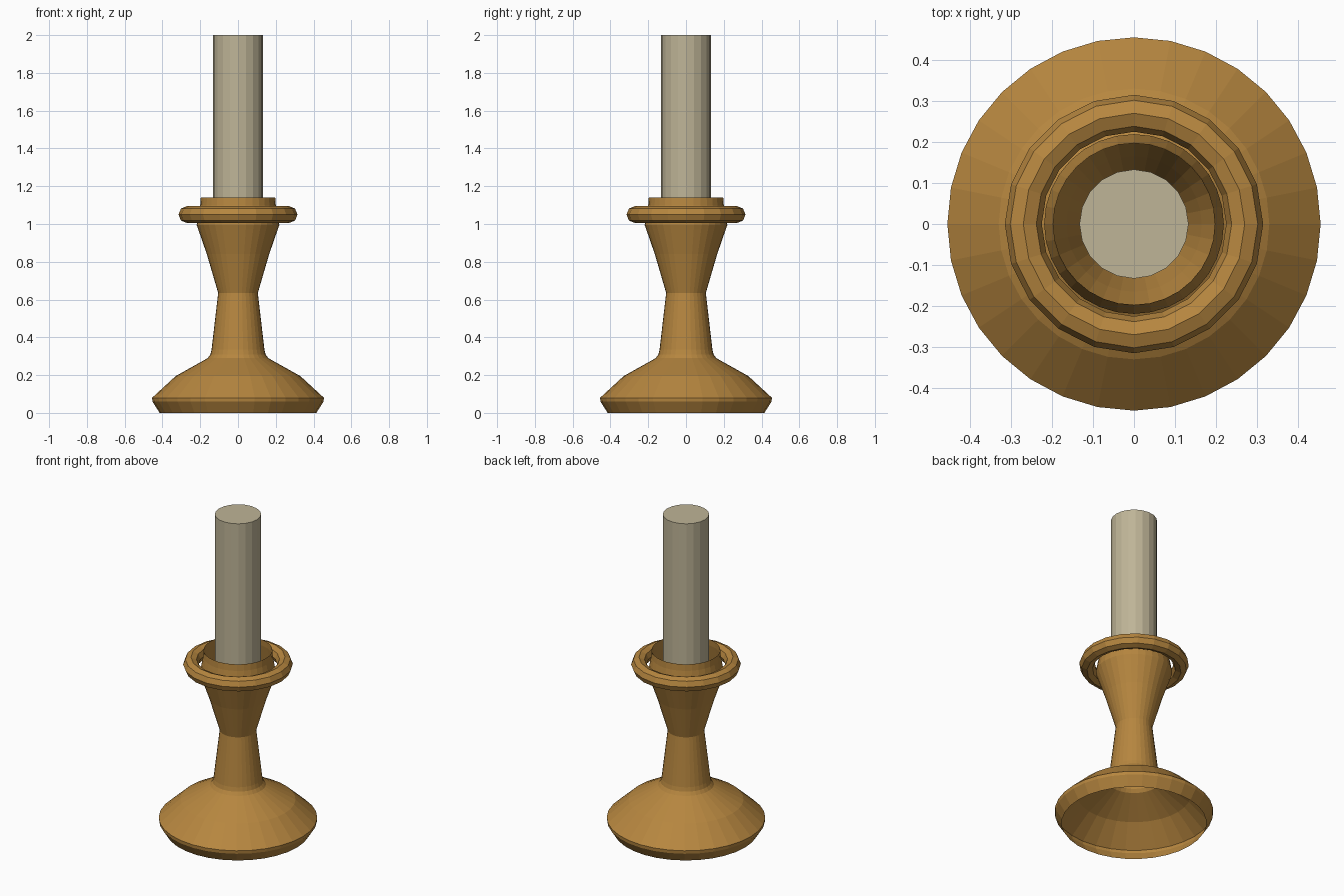
import bpy, bmesh
from math import cos, sin, tau

if "Cube" in bpy.data.objects:
    bpy.data.objects.remove(bpy.data.objects["Cube"])


def material(name, color):
    mat = bpy.data.materials.new(name)
    mat.diffuse_color = (*color, 1)
    mat.use_nodes = True
    mat.node_tree.nodes["Principled BSDF"].inputs["Base Color"].default_value = mat.diffuse_color
    return mat


def lathe(name, profile, sides, mat, closed=False, caps=False):
    """Revolve (radius, z) points about the z axis with flat facets."""
    bm = bmesh.new()
    rings = [[bm.verts.new((r * cos(tau * i / sides), r * sin(tau * i / sides), z))
              for i in range(sides)] for r, z in profile]
    pairs = list(zip(rings, rings[1:]))
    if closed:
        pairs.append((rings[-1], rings[0]))
    for lo, hi in pairs:
        for i in range(sides):
            j = (i + 1) % sides
            bm.faces.new((lo[i], lo[j], hi[j], hi[i]))
    if caps:
        bm.faces.new(rings[0][::-1])
        bm.faces.new(rings[-1])
    mesh = bpy.data.meshes.new(name)
    bm.to_mesh(mesh)
    bm.free()
    mesh.materials.append(mat)
    obj = bpy.data.objects.new(name, mesh)
    bpy.context.collection.objects.link(obj)
    return obj


brass = material("brass", (0.47, 0.24, 0.05))
wax = material("wax", (0.52, 0.46, 0.31))

# Hollow turned stand: flared foot, waisted stem and open cup
lathe("candlestick", [
    (0.415, 0.0), (0.453, 0.06), (0.455, 0.08), (0.33, 0.195),
    (0.16, 0.29), (0.146, 0.31), (0.14, 0.335), (0.105, 0.635),
    (0.165, 0.84), (0.21, 0.97), (0.219, 0.995), (0.2, 1.10), (0.197, 1.14),
], 32, brass)

# Loose drip ring around the cup, with an octagonal section
lathe("drip_ring", [(0.27 + 0.045 * cos(tau * k / 8), 1.05 + 0.045 * sin(tau * k / 8))
                    for k in range(8)], 20, brass, closed=True)

# Candle standing in the cup
lathe("candle", [(0.133, 0.75), (0.133, 2.0)], 20, wax, caps=True)
